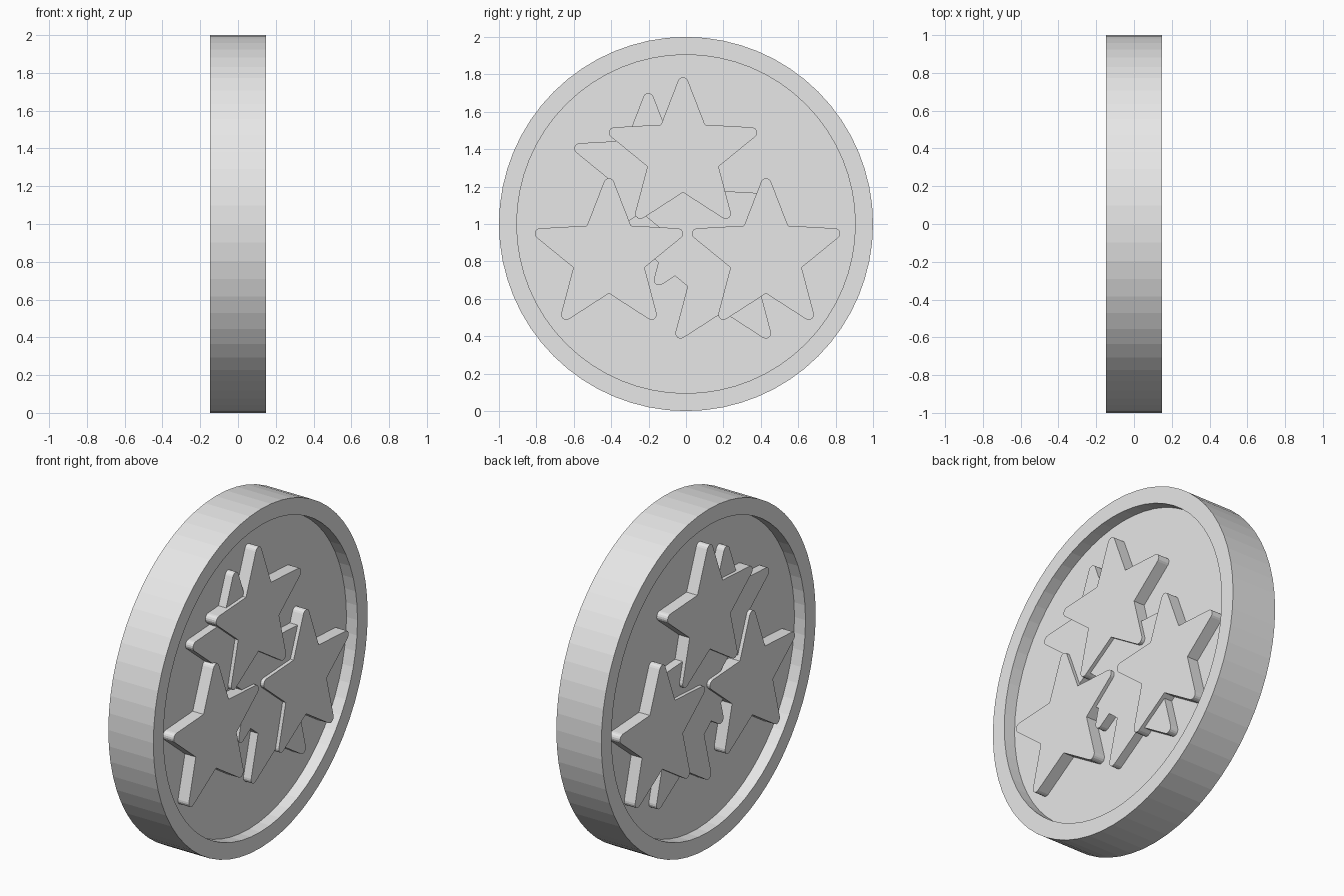
import bpy, bmesh, math

if "Cube" in bpy.data.objects:
    bpy.data.objects.remove(bpy.data.objects["Cube"])

grey = bpy.data.materials.new("light_grey")
grey.diffuse_color = (0.8, 0.8, 0.8, 1)
grey.use_nodes = True
grey.node_tree.nodes["Principled BSDF"].inputs["Base Color"].default_value = grey.diffuse_color

HALF, FLOOR, LOW = 0.147, 0.075, 0.125   # rim, recessed floor and lower star levels along x
SIDES = 64


def finish(name, bm):
    bmesh.ops.recalc_face_normals(bm, faces=bm.faces)
    me = bpy.data.meshes.new(name)
    bm.to_mesh(me)
    bm.free()
    me.materials.append(grey)
    ob = bpy.data.objects.new(name, me)
    bpy.context.collection.objects.link(ob)
    return ob


def loft(name, loops):
    """Join successive vertex loops and cap both ends."""
    bm = bmesh.new()
    rings = [[bm.verts.new(p) for p in loop] for loop in loops]
    n = len(rings[0])
    for a, b in zip(rings, rings[1:]):
        for i in range(n):
            j = (i + 1) % n
            bm.faces.new((a[i], a[j], b[j], b[i]))
    bm.faces.new(rings[0])
    bm.faces.new(rings[-1])
    return finish(name, bm)


def circle(x, r):
    return [(x, r * math.cos(2 * math.pi * i / SIDES), 1 + r * math.sin(2 * math.pi * i / SIDES))
            for i in range(SIDES)]


def star_outline(cy, cz, outer=0.465, inner=0.2, r=0.028, steps=6):
    """Upright five-pointed star with rounded tips."""
    half = math.atan2(inner * math.sin(math.pi / 5), outer - inner * math.cos(math.pi / 5))
    centre = outer - r / math.sin(half)
    pts = []
    for k in range(5):
        a = math.pi / 2 + k * 2 * math.pi / 5
        sweep = math.pi / 2 - half
        for s in range(steps + 1):
            t = a - sweep + 2 * sweep * s / steps
            pts.append((cy + centre * math.cos(a) + r * math.cos(t),
                        cz + centre * math.sin(a) + r * math.sin(t)))
        b = a + math.pi / 5
        pts.append((cy + inner * math.cos(b), cz + inner * math.sin(b)))
    return pts


def star(name, dy, dz, level):
    pts = star_outline(-0.016 + dy, 1.369 + dz)
    loft(name, [[(x, y, z) for y, z in pts] for x in (-level, level)])


# coin body: raised rim with a recessed floor on both sides
loft("coin_disc", [circle(-FLOOR, 0.905), circle(-HALF, 0.905), circle(-HALF, 1),
                   circle(HALF, 1), circle(HALF, 0.905), circle(FLOOR, 0.905)])

# raised stars, level with the rim on both sides
for name, dy, dz in (("top_star", 0, 0), ("left_star", -0.396, -0.54), ("right_star", 0.444, -0.54)):
    star(name, dy, dz, HALF - 0.001)

# lower overlapping stars behind them
for i, (dy, dz) in enumerate(((-0.185, -0.085), (0.1, -0.355), (0.215, -0.64))):
    star("lower_star_%d" % (i + 1), dy, dz, LOW)
